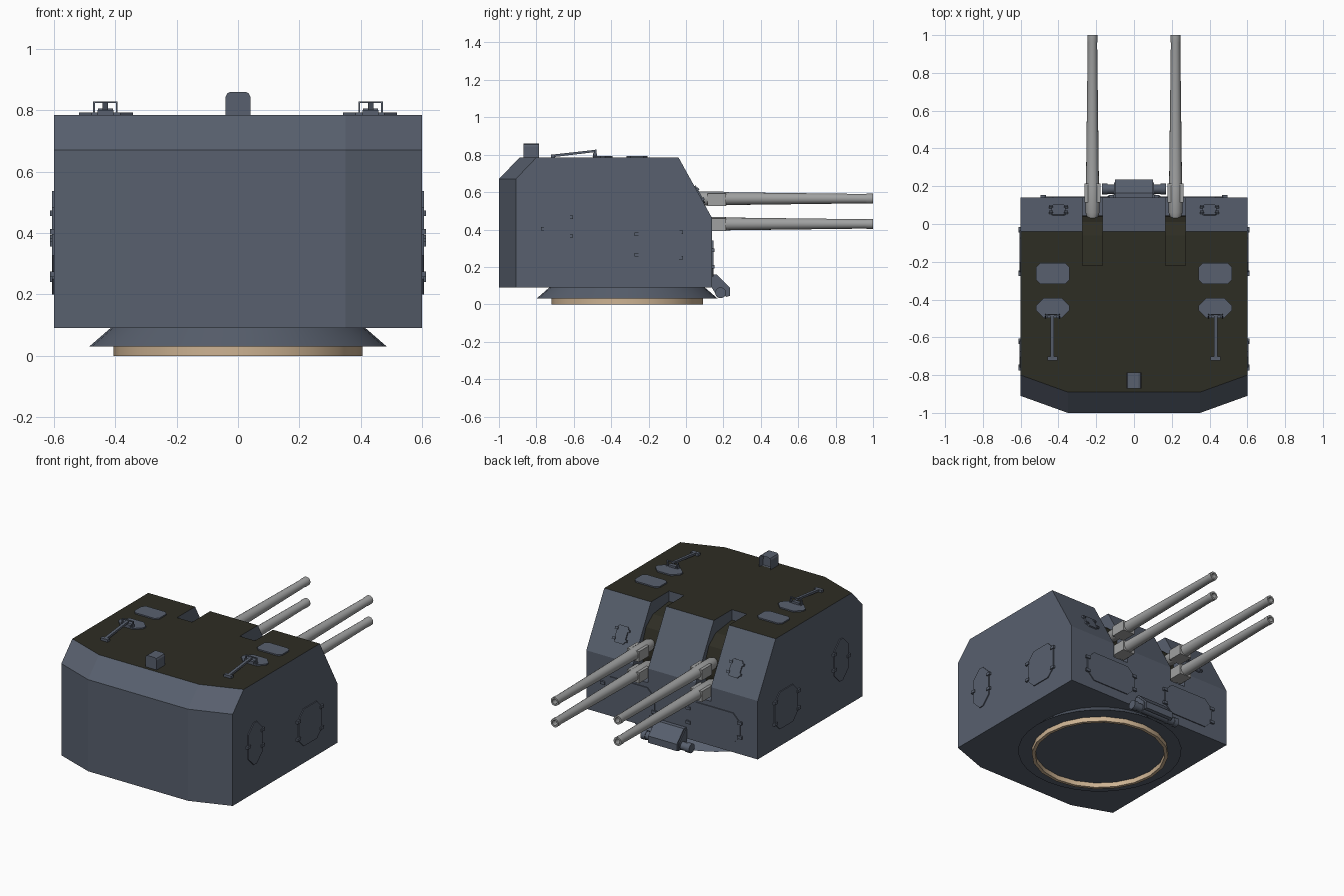
import bpy, bmesh, math
from mathutils import Matrix, Vector

cube = bpy.data.objects.get("Cube")
if cube:
    bpy.data.objects.remove(cube, do_unlink=True)


def material(name, color):
    m = bpy.data.materials.new(name)
    m.use_nodes = True
    m.diffuse_color = (*color, 1)
    m.node_tree.nodes["Principled BSDF"].inputs["Base Color"].default_value = (*color, 1)
    return m


HULL = material("blue grey armour", (0.098, 0.117, 0.156))
ROOF = material("dark olive deck", (0.027, 0.026, 0.017))
GUN = material("light gun metal", (0.35, 0.355, 0.355))
TAN = material("tan ring", (0.61, 0.45, 0.29))


def finish(name, bm, mats, smooth=False, matrix=None):
    bmesh.ops.recalc_face_normals(bm, faces=bm.faces[:])
    if matrix:
        bm.transform(matrix)
    mesh = bpy.data.meshes.new(name)
    bm.to_mesh(mesh)
    bm.free()
    for m in mats:
        mesh.materials.append(m)
    if smooth:
        mesh.shade_smooth()
        mesh.set_sharp_from_angle(angle=math.radians(35))
    obj = bpy.data.objects.new(name, mesh)
    bpy.context.collection.objects.link(obj)
    return obj


def prism_mesh(points, axis, a, b):
    """Extrude a 2D outline along an axis, from a to b."""
    place = {"x": lambda u, v, w: (w, u, v),
             "y": lambda u, v, w: (u, w, v),
             "z": lambda u, v, w: (u, v, w)}[axis]
    bm = bmesh.new()
    face = bm.faces.new([bm.verts.new(place(u, v, a)) for u, v in points])
    ext = bmesh.ops.extrude_face_region(bm, geom=[face])
    moved = [g for g in ext["geom"] if isinstance(g, bmesh.types.BMVert)]
    bmesh.ops.translate(bm, verts=moved, vec=place(0, 0, b - a))
    bmesh.ops.recalc_face_normals(bm, faces=bm.faces[:])
    return bm


def prism(name, points, axis, a, b, mat=HULL, matrix=None):
    return finish(name, prism_mesh(points, axis, a, b), [mat], matrix=matrix)


def box(name, center, size, mat=HULL, matrix=None):
    bm = bmesh.new()
    bmesh.ops.create_cube(bm, size=1, matrix=Matrix.Translation(center) @ Matrix.Diagonal((*size, 1)))
    return finish(name, bm, [mat], matrix=matrix)


def plate(cx, cy, w, h, c):
    """Outline of a rectangle with cut corners."""
    w, h = w / 2, h / 2
    return [(cx + sx * px, cy + sy * py) for sx, sy, px, py in (
        (1, -1, w - c, h), (1, -1, w, h - c), (1, 1, w, h - c), (1, 1, w - c, h),
        (-1, 1, w - c, h), (-1, 1, w, h - c), (-1, -1, w, h - c), (-1, -1, w - c, h))]


def lathe(name, profile, mat, segments, matrix):
    """Turn a (radius, height) profile about z."""
    bm = bmesh.new()
    verts = [bm.verts.new((r, 0, h)) for r, h in profile]
    edges = [bm.edges.new(pair) for pair in zip(verts, verts[1:])]
    bmesh.ops.spin(bm, geom=verts + edges, cent=(0, 0, 0), axis=(0, 0, 1),
                   angle=math.tau, steps=segments)
    bmesh.ops.remove_doubles(bm, verts=bm.verts[:], dist=0.0005)
    return finish(name, bm, [mat], True, matrix)


# Gun house shell
bm = bmesh.new()
for s in (-1, 1):
    for x, y, z in ((.6, .14, .09), (.6, .14, .46), (.6, -.04, .785), (.6, -.8, .785), (.35, -.89, .785),
                    (.6, -.91, .67), (.35, -1, .67), (.6, -.91, .09), (.35, -1, .09)):
        bm.verts.new((s * x, y, z))
bmesh.ops.convex_hull(bm, input=bm.verts[:])
bmesh.ops.dissolve_limit(bm, angle_limit=0.02, verts=bm.verts[:], edges=bm.edges[:])
bmesh.ops.recalc_face_normals(bm, faces=bm.faces[:])
for f in bm.faces:
    f.material_index = int(f.normal.z > 0.95)
shell = finish("gun_house", bm, [HULL, ROOF])

# Gun slots, with olive curved floors
slot = [(-.22, .9), (-.22, .72), (-.06, .7), (.01, .645), (.04, .57), (.045, .48), (.03, .37), (.3, .37), (.3, .9)]
cutters = []
for s in (-1, 1):
    bm = prism_mesh(slot, "x", s * .22 - .053, s * .22 + .053)
    for f in bm.faces:
        c = f.calc_center_median()
        f.material_index = int(abs(f.normal.x) < 0.5 and c.y > -.2 and c.y < .1)
    cutter = finish("slot_cutter", bm, [HULL, ROOF])
    cutter.hide_render = True
    cutters.append(cutter)
    mod = shell.modifiers.new("slot", "BOOLEAN")
    mod.operation = "DIFFERENCE"
    mod.solver = "EXACT"
    mod.object = cutter
bpy.context.view_layer.update()
cut_mesh = bpy.data.meshes.new_from_object(shell.evaluated_get(bpy.context.evaluated_depsgraph_get()))
shell.modifiers.clear()
shell.data = cut_mesh
for cutter in cutters:
    bpy.data.objects.remove(cutter, do_unlink=True)

# Turning base
base = Matrix.Translation((0, -.315, 0))
lathe("base_skirt", [(0, .095), (.41, .095), (.485, .03), (0, .03)], HULL, 32, base)
lathe("base_ring", [(.405, .032), (.405, 0), (.385, 0), (.385, .032)], TAN, 20, base)

# Twin barrels in each slot
barrel = [(0, .03), (.025, .03), (.037, .06), (.037, .2), (.034, .23), (.025, .96), (.027, .97),
          (.027, 1), (.016, 1), (.016, .95), (0, .95)]
for s in (-1, 1):
    for level, z in (("lower", .43), ("upper", .565)):
        along = Matrix.Translation((s * .22, 0, z)) @ Matrix.Rotation(-math.pi / 2, 4, "X")
        lathe(level + "_barrel", barrel, GUN, 16, along)
        box(level + "_barrel_sleeve", (s * .22, .165, z - .005), (.085, .1, .066), GUN)

for s in (-1, 1):
    # Side doors with hinges and handles
    a, b = s * .598, s * .606
    prism("rear_side_door", plate(-.69, .405, .14, .265, .055), "x", a, b)
    prism("front_side_door", plate(-.14, .318, .23, .235, .05), "x", a, b)
    for y, z in ((-.62, .465), (-.62, .365), (-.76, .405), (-.26, .375), (-.26, .265), (-.03, .385), (-.03, .25)):
        box("door_hinge", (s * .605, y, z), (.014, .03, .018))

    # Gun face doors
    prism("face_door", plate(s * .3, .245, .36, .19, .05), "y", .138, .146)
    for x in (.12, .48):
        for z in (.2, .29):
            box("face_door_hinge", (s * x, .146, z), (.03, .014, .018))

    # Sloped sight port
    tilt = Matrix.Translation((s * .4, .07, .586)) @ Matrix.Rotation(-math.atan2(.325, .18), 4, "X")
    prism("sight_port", plate(0, 0, .075, .105, .01), "z", -.002, .008, matrix=tilt)
    for x in (-.04, .04):
        for y in (-.03, .03):
            box("port_clip", (x, y, .007), (.02, .015, .014), matrix=tilt)

    # Roof hatches
    prism("front_roof_hatch", plate(s * .43, -.262, .175, .11, .02), "z", .783, .793)
    prism("rear_roof_hatch", plate(s * .43, -.445, .175, .105, .04), "z", .783, .793)

    # Folding sight frame and its arm
    for x in (-.037, .037):
        prism("frame_post", [(-.5, .79), (-.475, .79), (-.48, .828), (-.487, .828)], "x",
              s * .432 + x - .003, s * .432 + x + .003)
    box("frame_bar", (s * .432, -.483, .826), (.08, .008, .006))
    box("arm_pivot", (s * .432, -.487, .798), (.05, .022, .016))
    prism("arm", [(-.72, .786), (-.72, .8), (-.485, .826), (-.485, .814)], "x", s * .432 - .009, s * .432 + .009)
    box("arm_foot", (s * .432, -.712, .793), (.052, .022, .016))

# Roof periscope hood, open toward the guns
hood = [(-.04, .78), (.04, .78), (.04, .845), (.035, .855), (.025, .86), (-.025, .86), (-.035, .855), (-.04, .845)]
bm = prism_mesh(hood, "y", -.87, -.787)
opening = [f for f in bm.faces if f.normal.y > 0.9]
bmesh.ops.inset_individual(bm, faces=opening, thickness=.01, depth=0)
bmesh.ops.translate(bm, verts=list(opening[0].verts), vec=(0, -.03, 0))
finish("periscope_hood", bm, [HULL])

# Roller fitting below the gun face
across = Matrix.Translation((0, .185, .062)) @ Matrix.Rotation(math.pi / 2, 4, "Y")
lathe("roller", [(0, -.17), (.025, -.17), (.025, .17), (0, .17)], HULL, 16, across)
cover = [(.138, .16), (.165, .16), (.235, .088), (.235, .045), (.215, .04), (.215, .085), (.155, .135), (.138, .135)]
prism("roller_cover", cover, "x", -.1, .1)
for s in (-1, 1):
    prism("roller_bracket", [(.138, .15), (.16, .15), (.22, .09), (.22, .045), (.17, .035), (.138, .09)], "x",
          s * .1 - .006, s * .1 + .006)
    across_end = across @ Matrix.Translation((0, 0, s * .155))
    lathe("roller_collar", [(0, -.015), (.029, -.015), (.029, .015), (0, .015)], HULL, 16, across_end)
